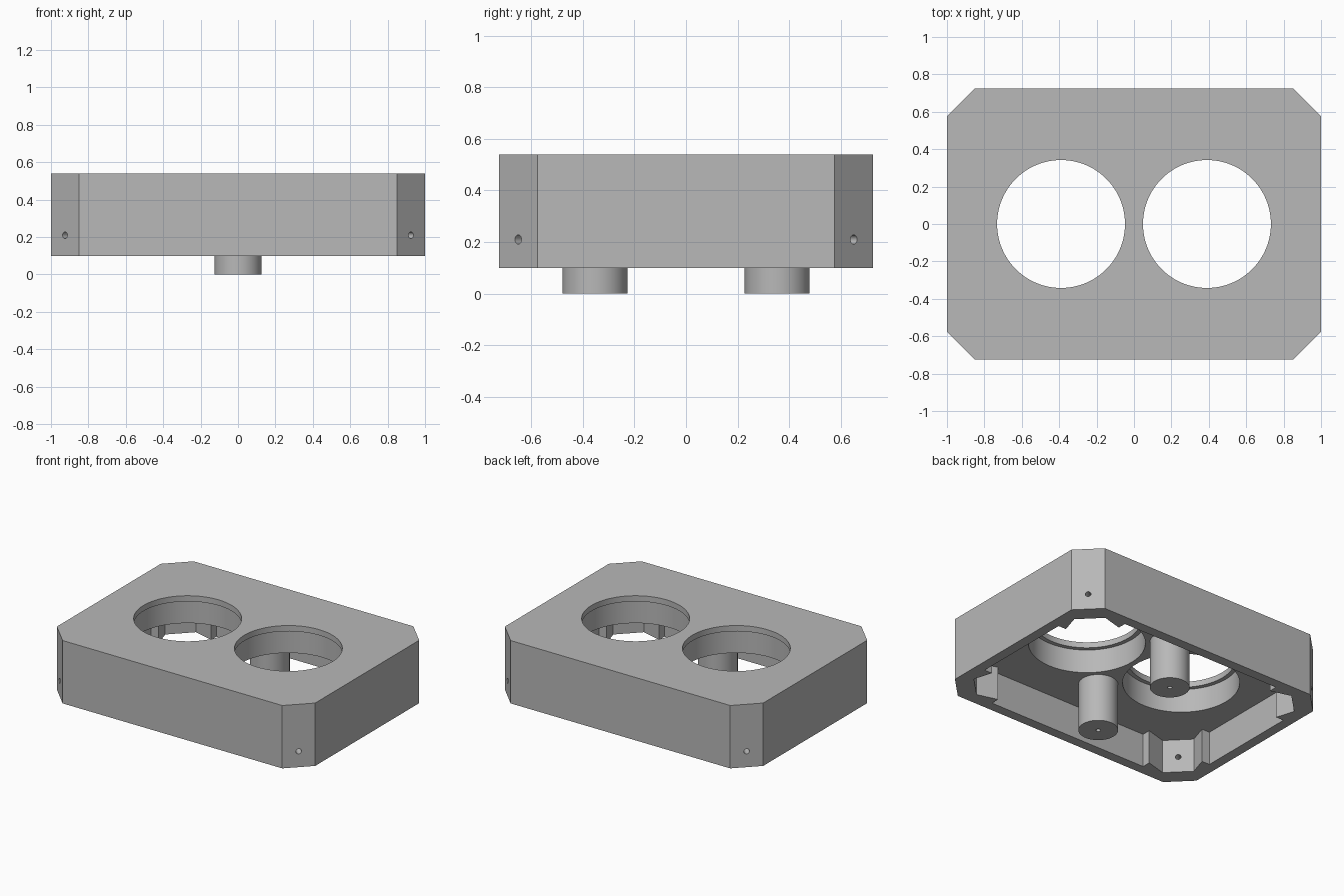
import bpy, bmesh, math
from mathutils import Matrix, Vector

cube = bpy.data.objects.get("Cube")
if cube:
    bpy.data.objects.remove(cube)

# Overall sizes
HX, HY = 1.0, 0.725            # half width and half depth
BASE, CEILING, TOP = 0.10, 0.335, 0.54
LIP = 0.50                     # underside of the lip around each opening
POST_Y, POST_R = 0.353, 0.126

grey = bpy.data.materials.new("plain_grey")
grey.use_nodes = True
colour = (0.48, 0.48, 0.48, 1)
grey.diffuse_color = colour
grey.node_tree.nodes["Principled BSDF"].inputs["Base Color"].default_value = colour


def add_object(name, bm):
    bmesh.ops.recalc_face_normals(bm, faces=bm.faces)
    mesh = bpy.data.meshes.new(name)
    bm.to_mesh(mesh)
    bm.free()
    mesh.materials.append(grey)
    obj = bpy.data.objects.new(name, mesh)
    bpy.context.collection.objects.link(obj)
    return obj


def prism(name, outline, z0, z1):
    bm = bmesh.new()
    face = bm.faces.new([bm.verts.new((x, y, z0)) for x, y in outline])
    ext = bmesh.ops.extrude_face_region(bm, geom=[face])
    verts = [v for v in ext["geom"] if isinstance(v, bmesh.types.BMVert)]
    bmesh.ops.translate(bm, verts=verts, vec=(0, 0, z1 - z0))
    return add_object(name, bm)


def cylinder(name, centre, radius, length, sides=64, axis=(0, 0, 1)):
    bm = bmesh.new()
    turn = Vector((0, 0, 1)).rotation_difference(Vector(axis)).to_matrix().to_4x4()
    bmesh.ops.create_cone(bm, cap_ends=True, segments=sides, radius1=radius,
                          radius2=radius, depth=length,
                          matrix=Matrix.Translation(centre) @ turn)
    return add_object(name, bm)


def four_corners(insets):
    """Mirror one corner's inset points into a closed outline."""
    quarter = [(HX - u, HY - v) for u, v in insets]
    back = quarter[::-1]
    return (quarter + [(x, -y) for x, y in back]
            + [(-x, -y) for x, y in quarter] + [(-x, y) for x, y in back])


def activate(obj):
    bpy.ops.object.select_all(action='DESELECT')
    obj.select_set(True)
    bpy.context.view_layer.objects.active = obj


def cut(obj, cutter):
    cutter.hide_render = True
    activate(obj)
    mod = obj.modifiers.new("cut", 'BOOLEAN')
    mod.operation = 'DIFFERENCE'
    mod.solver = 'EXACT'
    mod.object = cutter
    bpy.ops.object.modifier_apply(modifier=mod.name)
    bpy.data.objects.remove(cutter)


def finish(obj):
    activate(obj)
    bpy.ops.object.shade_smooth_by_angle(angle=math.radians(30))


# Housing with clipped corners
housing = prism("housing", four_corners([(0.15, 0), (0, 0.15)]), BASE, TOP)

# Cavity underneath, leaving thickened corner blocks
cavity = [(0.375, 0.07), (0.375, 0.13), (0.23, 0.09),
          (0.09, 0.23), (0.13, 0.36), (0.07, 0.36)]
cut(housing, prism("cavity_cutter", four_corners(cavity), BASE - 0.1, CEILING))

# Two round openings, wider below the top lip
for side in (-1, 1):
    x = side * 0.39
    cut(housing, cylinder("opening_cutter", (x, 0, TOP), 0.342, 1, 96))
    cut(housing, cylinder("recess_cutter", (x, 0, LIP - 0.25), 0.371, 0.5, 96))

# Screw hole through each clipped corner
for sx in (-1, 1):
    for sy in (-1, 1):
        centre = (sx * (HX - 0.075), sy * (HY - 0.075), 0.21)
        cut(housing, cylinder("screw_cutter", centre, 0.018, 0.5, 24, (sx, sy, 0)))
finish(housing)

# Mounting posts with pilot holes
for name, side in (("front_post", -1), ("back_post", 1)):
    y = side * POST_Y
    post = cylinder(name, (0, y, CEILING / 2), POST_R, CEILING)
    cut(post, cylinder("pilot_cutter", (0, y, 0), 0.015, 0.4, 24))
    finish(post)
